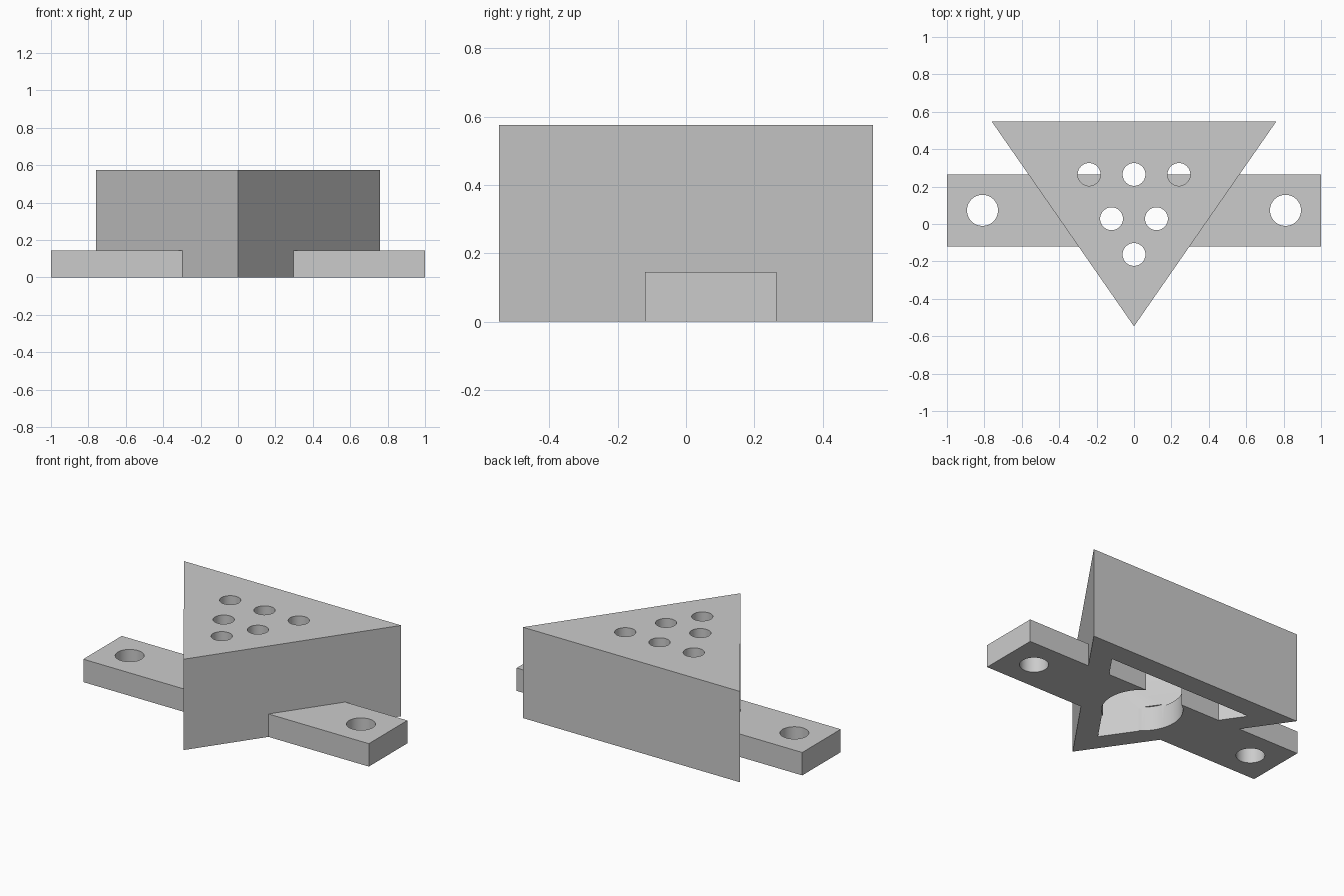
import bpy
import bmesh
from math import cos, sin, tau

if "Cube" in bpy.data.objects:
    bpy.data.objects.remove(bpy.data.objects["Cube"], do_unlink=True)

# Single plain grey
GREY = (0.6, 0.6, 0.6, 1.0)
grey = bpy.data.materials.new("light_grey")
grey.use_nodes = True
grey.diffuse_color = GREY
grey.node_tree.nodes["Principled BSDF"].inputs["Base Color"].default_value = GREY

BAR_Y = 0.073
BAR_HALF = 0.1925
BAR_TOP = 0.145


def prism(name, outline, z0, z1):
    """Extrude a flat outline from z0 up to z1."""
    bm = bmesh.new()
    face = bm.faces.new([bm.verts.new((x, y, z0)) for x, y in outline])
    grown = bmesh.ops.extrude_face_region(bm, geom=[face])
    top = [v for v in grown["geom"] if isinstance(v, bmesh.types.BMVert)]
    bmesh.ops.translate(bm, vec=(0, 0, z1 - z0), verts=top)
    bmesh.ops.recalc_face_normals(bm, faces=bm.faces)
    mesh = bpy.data.meshes.new(name)
    bm.to_mesh(mesh)
    bm.free()
    mesh.materials.append(grey)
    obj = bpy.data.objects.new(name, mesh)
    bpy.context.collection.objects.link(obj)
    return obj


def circle(x, y, r, n=64):
    return [(x + r * cos(tau * i / n), y + r * sin(tau * i / n)) for i in range(n)]


def triangle(half, front, back):
    return [(0, front), (half, back), (-half, back)]


def combine(target, tool, operation):
    """Apply a boolean and discard the tool."""
    mod = target.modifiers.new(operation.lower(), "BOOLEAN")
    mod.object = tool
    mod.operation = operation
    mod.solver = "EXACT"
    bpy.context.view_layer.objects.active = target
    bpy.ops.object.modifier_apply(modifier=mod.name)
    bpy.data.objects.remove(tool, do_unlink=True)


# Triangular housing, hollow from below
body = prism("triangular_housing", triangle(0.76, -0.547, 0.547), 0, 0.575)
combine(body, prism("cavity", triangle(0.51, -0.322, 0.412), -0.1, 0.44), "DIFFERENCE")

# Mounting bar through the housing, with a central bore
bar = [(-1, BAR_Y - BAR_HALF), (1, BAR_Y - BAR_HALF),
       (1, BAR_Y + BAR_HALF), (-1, BAR_Y + BAR_HALF)]
combine(body, prism("mounting_bar", bar, 0, BAR_TOP), "UNION")
combine(body, prism("bore", circle(0, BAR_Y, 0.234), -0.1, BAR_TOP + 0.01), "DIFFERENCE")

# Screw holes in both bar ends
for side in (-1, 1):
    hole = prism("screw_hole", circle(side * 0.81, BAR_Y, 0.083), -0.1, 0.3)
    combine(body, hole, "DIFFERENCE")

# Triangle of six holes in the lid
for row, y in enumerate((-0.163, 0.028, 0.265)):
    for i in range(row + 1):
        x = (i - row / 2) * 0.24
        hole = prism("lid_hole", circle(x, y, 0.061, 48), 0.35, 0.7)
        combine(body, hole, "DIFFERENCE")

# Smooth round walls, crisp edges
body.select_set(True)
bpy.context.view_layer.objects.active = body
bpy.ops.object.shade_smooth_by_angle(angle=0.5)
